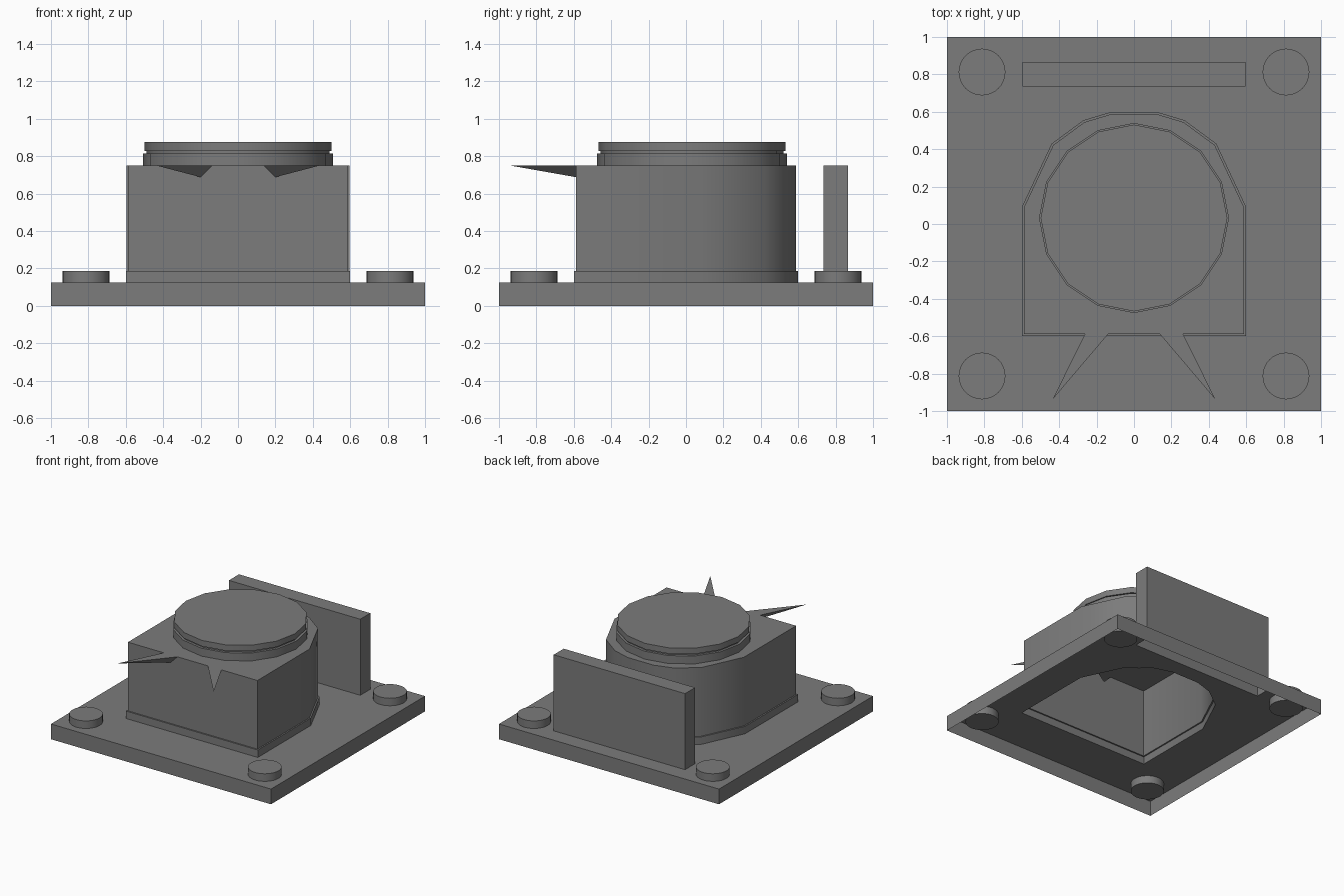
import bpy, bmesh, math

if "Cube" in bpy.data.objects:
    bpy.data.objects.remove(bpy.data.objects["Cube"])

# dark grey paint shared by all parts
grey = bpy.data.materials.new("dark_grey")
grey.diffuse_color = (0.2, 0.2, 0.2, 1)
grey.use_nodes = True
grey.node_tree.nodes["Principled BSDF"].inputs["Base Color"].default_value = grey.diffuse_color

def ring(bm, pts, z):
    """Closed loop of vertices at height z."""
    return [bm.verts.new((x, y, z)) for x, y in pts]

def bridge(bm, a, b, skip=()):
    """Wall of quads between two matching loops."""
    n = len(a)
    for i in range(n):
        if i not in skip:
            j = (i + 1) % n
            bm.faces.new((a[i], a[j], b[j], b[i]))

def fill(bm, loops):
    """Flat face bounded by the first loop, with the others as holes."""
    edges = []
    for lp in loops:
        for i, v in enumerate(lp):
            w = lp[(i + 1) % len(lp)]
            edges.append(bm.edges.get((v, w)) or bm.edges.new((v, w)))
    bmesh.ops.triangle_fill(bm, edges=edges, use_beauty=True, use_dissolve=False, normal=(0, 0, 1))

def finish(name, bm, smooth=True):
    bmesh.ops.recalc_face_normals(bm, faces=bm.faces[:])
    me = bpy.data.meshes.new(name)
    bm.to_mesh(me)
    bm.free()
    me.materials.append(grey)
    ob = bpy.data.objects.new(name, me)
    bpy.context.collection.objects.link(ob)
    if smooth:
        bpy.ops.object.select_all(action='DESELECT')
        ob.select_set(True)
        bpy.context.view_layer.objects.active = ob
        bpy.ops.object.shade_smooth_by_angle(angle=math.radians(35))
    return ob

def circle(r, n, cx=0, cy=0):
    return [(cx + r * math.cos(2 * math.pi * i / n), cy + r * math.sin(2 * math.pi * i / n)) for i in range(n)]

def rect(x0, x1, y0, y1):
    return [(x0, y0), (x1, y0), (x1, y1), (x0, y1)]

# D-shaped housing outline: flat front, rounded back (first and last points are the front corners)
half = [(0.6, -0.6), (0.6, 0.09), (0.44, 0.43), (0.27, 0.555), (0.12, 0.6)]
skirt = half + [(-x, y) for x, y in reversed(half)]
body = [(x * 0.981, y * 0.981) for x, y in skirt]
panel = rect(-0.597, 0.597, 0.735, 0.865)
PLATE, LIP, TOP = 0.125, 0.186, 0.75
CAP_Y = 0.032

# base plate: open underneath, with openings into the hollow housing and panel
bm = bmesh.new()
low, high = (ring(bm, rect(-1, 1, -1, 1), z) for z in (0, PLATE))
bridge(bm, low, high)
fill(bm, [high, ring(bm, skirt, PLATE), ring(bm, panel, PLATE)])
finish("base_plate", bm, smooth=False)

# corner bolts, passing through the plate
for sx in (-1, 1):
    for sy in (-1, 1):
        bm = bmesh.new()
        low, high = (ring(bm, circle(0.125, 32, sx * 0.8125, sy * 0.8125), z) for z in (0.0625, 0.187))
        bridge(bm, low, high)
        bm.faces.new(low)
        bm.faces.new(high)
        finish("bolt", bm)

# housing with skirt, ledge and two hollow front spikes
bm = bmesh.new()
s0, s1 = ring(bm, skirt, PLATE), ring(bm, skirt, LIP)
b0, b1 = ring(bm, body, LIP), ring(bm, body, TOP)
bridge(bm, s0, s1)
bridge(bm, s1, b0)
last = len(body) - 1
bridge(bm, b0, b1, skip=(last,))
fy = body[0][1]
notch, rim = [], []
for s in (-1, 1):
    outer = bm.verts.new((s * 0.262, fy, TOP))
    inner = bm.verts.new((s * 0.138, fy, TOP))
    keel = bm.verts.new((s * 0.2, fy, 0.688))
    tip = bm.verts.new((s * 0.437, -0.94, TOP))
    bm.faces.new((outer, keel, tip))
    bm.faces.new((keel, inner, tip))
    order = (outer, inner) if s < 0 else (inner, outer)
    notch += [order[0], keel, order[1]]
    rim += [order[0], tip, order[1]]
bm.faces.new([b0[last], b0[0], b1[0]] + notch[::-1] + [b1[last]])
fill(bm, [b1 + rim, ring(bm, circle(0.508, 16, 0, CAP_Y), TOP)])
finish("housing", bm)

# round cap: lower ring, narrow groove, upper disc
bm = bmesh.new()
profile = [(0.508, TOP), (0.508, 0.815), (0.488, 0.815), (0.488, 0.827), (0.499, 0.827), (0.499, 0.875)]
rings = [ring(bm, circle(r, 16, 0, CAP_Y), z) for r, z in profile]
for a, b in zip(rings, rings[1:]):
    bridge(bm, a, b)
bm.faces.new(rings[-1])
finish("cap", bm)

# upright back panel, hollow from below
bm = bmesh.new()
low, high = (ring(bm, panel, z) for z in (PLATE, TOP))
bridge(bm, low, high)
bm.faces.new(high)
finish("back_panel", bm, smooth=False)
